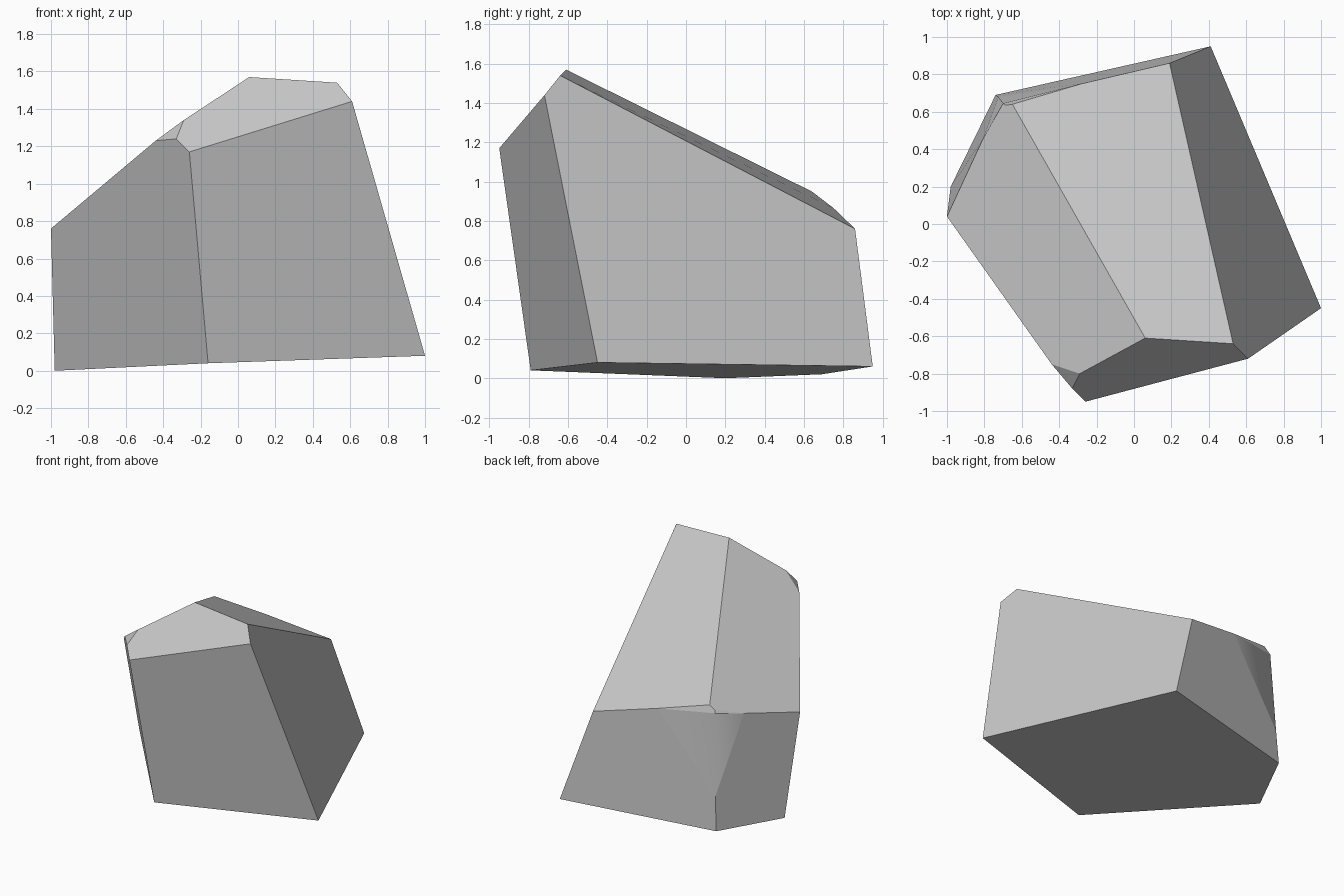
import bpy
import bmesh

cube = bpy.data.objects.get("Cube")
if cube:
    bpy.data.objects.remove(cube, do_unlink=True)

# Plain stone colour
stone = bpy.data.materials.new("stone_grey")
stone.use_nodes = True
colour = (0.57, 0.57, 0.57, 1.0)
stone.diffuse_color = colour
bsdf = next(n for n in stone.node_tree.nodes if n.type == "BSDF_PRINCIPLED")
bsdf.inputs["Base Color"].default_value = colour
bsdf.inputs["Roughness"].default_value = 0.9

# Corners of the faceted boulder
corners = {
    # crest and front chamfer
    "A": (0.06, -0.61, 1.57), "B": (0.53, -0.64, 1.54), "C": (0.61, -0.72, 1.44),
    "E": (-0.26, -0.95, 1.17), "I": (-0.33, -0.88, 1.24),
    "J": (-0.29, -0.80, 1.34), "K": (-0.44, -0.75, 1.23),
    # base
    "D": (1.0, -0.45, 0.08), "F": (-0.16, -0.79, 0.04), "H": (-0.98, 0.20, 0.0),
    "P": (-0.74, 0.69, 0.02), "L": (0.41, 0.95, 0.06),
    # low back rim
    "G": (-1.0, 0.04, 0.76), "M": (0.19, 0.86, 0.76), "N": (-0.65, 0.64, 0.95),
    "O": (-0.69, 0.635, 0.92), "Q": (-0.28, 0.75, 0.866),
    "R": (-0.81, 0.45, 0.855), "S": (-0.70, 0.645, 0.90),
    # start of the worn back corner
    "T": (-0.725, 0.678, 0.28),
}

# Each facet is a loop of corners
facets = [
    "FDCE", "HFEIKG", "ECBAJI", "IJK",       # front
    "AJKGRON", "ABMQN", "NQSO", "SRO",       # top
    "DLMBC", "LPTQM", "PHGRT",               # sides and back
    "TSQ", "TRS",                            # worn back corner
    "HPLDF",                                 # underside
]

bm = bmesh.new()
verts = {name: bm.verts.new(co) for name, co in corners.items()}
for loop in facets:
    bm.faces.new([verts[name] for name in loop]).smooth = True
bmesh.ops.recalc_face_normals(bm, faces=bm.faces[:])

# Crisp facets, with only the worn corner blended
worn = {verts["T"], verts["S"]}
for edge in bm.edges:
    edge.smooth = set(edge.verts) == worn

mesh = bpy.data.meshes.new("boulder")
bm.to_mesh(mesh)
bm.free()
mesh.materials.append(stone)
boulder = bpy.data.objects.new("boulder", mesh)
bpy.context.scene.collection.objects.link(boulder)
